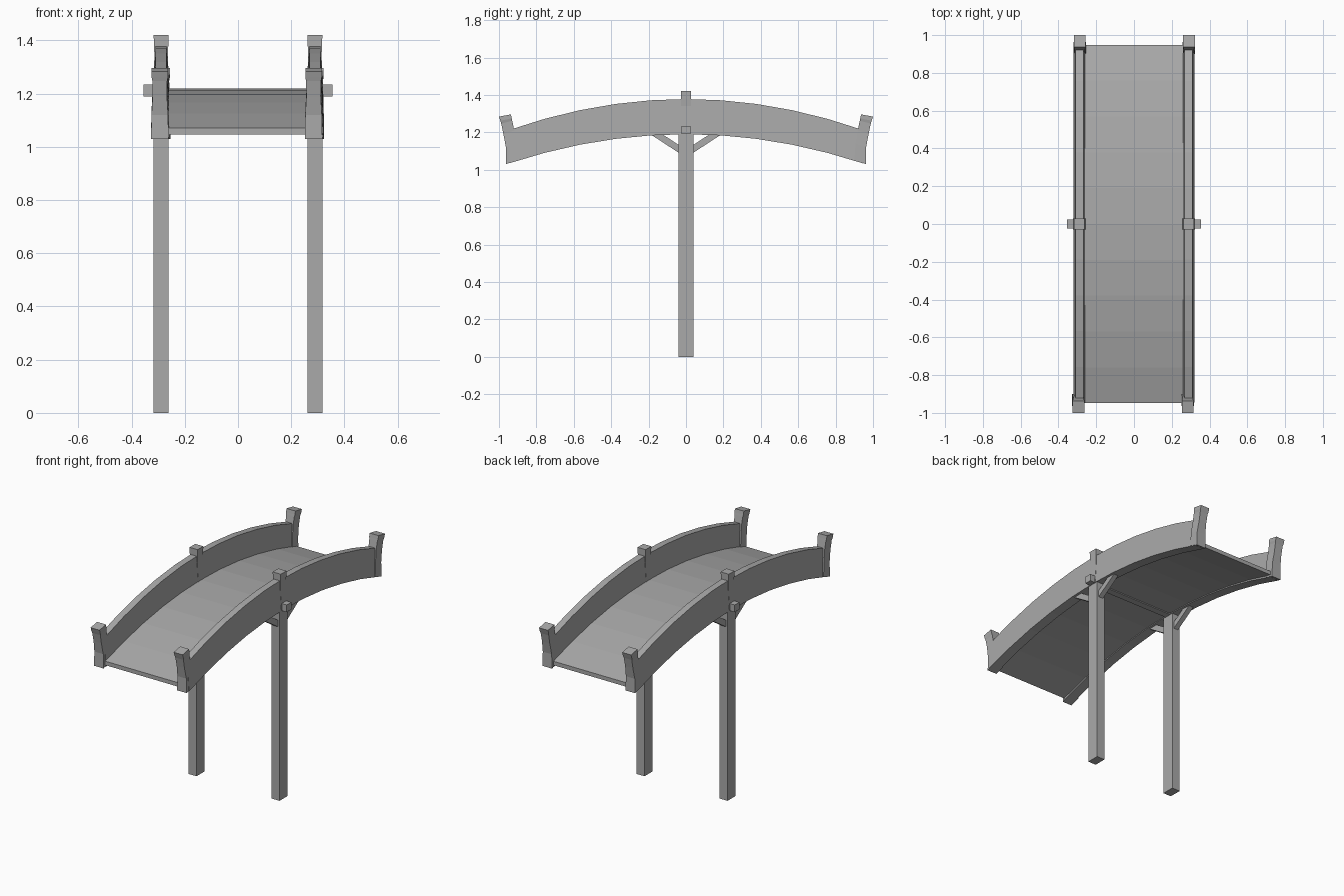
import bpy
import bmesh
from mathutils import Vector

cube = bpy.data.objects.get("Cube")
if cube:
    bpy.data.objects.remove(cube, do_unlink=True)

grey = bpy.data.materials.new("plain_grey")
grey.use_nodes = True
colour = (0.4, 0.4, 0.4, 1.0)
grey.diffuse_color = colour
grey.node_tree.nodes["Principled BSDF"].inputs["Base Color"].default_value = colour


def loft(name, rings):
    """Skin a row of equal-sized cross-sections and cap both ends."""
    bm = bmesh.new()
    loops = [[bm.verts.new(p) for p in ring] for ring in rings]
    n = len(loops[0])
    for a, b in zip(loops, loops[1:]):
        for i in range(n):
            j = (i + 1) % n
            bm.faces.new((a[i], a[j], b[j], b[i]))
    bm.faces.new(loops[0])
    bm.faces.new(loops[-1])
    bmesh.ops.recalc_face_normals(bm, faces=bm.faces)
    mesh = bpy.data.meshes.new(name)
    bm.to_mesh(mesh)
    bm.free()
    mesh.materials.append(grey)
    obj = bpy.data.objects.new(name, mesh)
    bpy.context.collection.objects.link(obj)
    return obj


def ring_z(x0, x1, y0, y1, z0, z1):
    """Level cross-section whose height may tilt from y0 to y1."""
    return [(x0, y0, z0), (x1, y0, z0), (x1, y1, z1), (x0, y1, z1)]


def box(name, x0, x1, y0, y1, z0, z1):
    return loft(name, [ring_z(x0, x1, y0, y1, z, z) for z in (z0, z1)])


def arc(crown, drop, y):
    return crown - drop * y * y


def steps(reach, count=10):
    return [reach * (2 * i / count - 1) for i in range(count + 1)]


# Arched deck
deck = []
for y in steps(0.948):
    top = arc(1.22, 0.166, y)
    deck.append([(x, y, z) for x, z in
                 ((-0.28, top - 0.025), (0.28, top - 0.025), (0.28, top), (-0.28, top))])
loft("deck", deck)
box("cross_beam", -0.28, 0.28, -0.022, 0.022, 1.188, 1.21)

for side, label in ((1, "left"), (-1, "right")):
    mid = side * 0.289

    # Side wall, narrower at the top
    wall = []
    for y in steps(0.945):
        low, high = arc(1.19, 0.174, y), arc(1.378, 0.185, y)
        wall.append([(mid - 0.032, y, low), (mid + 0.032, y, low),
                     (mid + 0.021, y, high), (mid - 0.021, y, high)])
    loft(label + "_side_wall", wall)

    # Support leg, middle post and peg
    box(label + "_leg", mid - 0.028, mid + 0.028, -0.04, 0.04, 0, 1.2)
    loft(label + "_middle_post", [
        ring_z(mid - w, mid + w, -0.028, 0.028, z, z)
        for z, w in ((1.19, 0.034), (1.28, 0.028), (1.34, 0.025), (1.38, 0.027), (1.42, 0.028))])
    inner, outer = sorted((side * 0.3, side * 0.355))
    box(label + "_peg", inner, outer, -0.023, 0.023, 1.19, 1.235)

    for end, place in ((-1, "front"), (1, "back")):
        # Flared end post
        post_mid = mid + (0.002 if end > 0 else -0.005)
        profile = [(0.033, 0.9, 0.963, 1.05, 1.03),
                   (0.031, 0.907, 0.963, 1.14, 1.12),
                   (0.027, 0.918, 0.976, 1.21, 1.19),
                   (0.028, 0.929, 0.988, 1.262, 1.247),
                   (0.031, 0.932, 0.993, 1.275, 1.262),
                   (0.031, 0.936, 1.0, 1.296, 1.284)]
        loft(f"{label}_{place}_end_post", [
            ring_z(post_mid - w, post_mid + w, end * y0, end * y1, z0, z1)
            for w, y0, y1, z0, z1 in profile])

        # Diagonal brace
        loft(f"{label}_{place}_brace", [
            [(mid + x, end * y, z) for x, y, z in
             ((-0.016, y, a), (0.016, y, a), (0.016, y, b), (-0.016, y, b))]
            for y, a, b in ((0.03, 1.085, 1.127), (0.18, 1.183, 1.225))])
